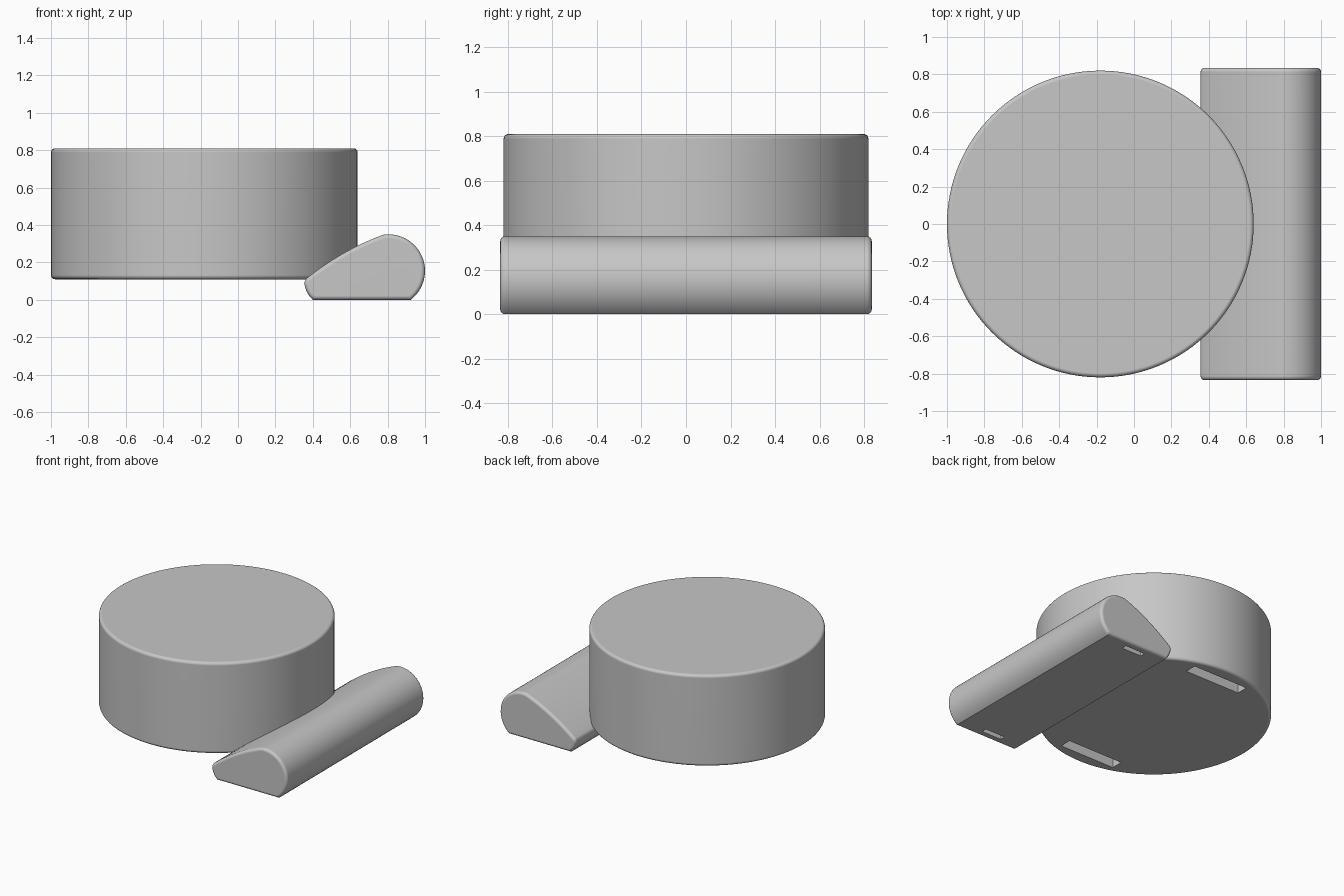
import bpy
import bmesh
import math

cube = bpy.data.objects.get("Cube")
if cube:
    bpy.data.objects.remove(cube, do_unlink=True)

# Single plain grey for everything
grey = bpy.data.materials.new("plain_grey")
grey.use_nodes = True
colour = (0.57, 0.57, 0.57, 1)
grey.diffuse_color = colour
grey.node_tree.nodes["Principled BSDF"].inputs["Base Color"].default_value = colour

ROUND = 0.022


def make_object(name, bm):
    bmesh.ops.recalc_face_normals(bm, faces=bm.faces[:])
    mesh = bpy.data.meshes.new(name)
    bm.to_mesh(mesh)
    bm.free()
    obj = bpy.data.objects.new(name, mesh)
    mesh.materials.append(grey)
    bpy.context.collection.objects.link(obj)
    return obj


def round_rims(bm, caps):
    """Round the edges around the two flat end faces."""
    edges = list({e for f in caps for e in f.edges})
    bmesh.ops.bevel(bm, geom=edges, offset=ROUND, segments=4, profile=0.5,
                    affect='EDGES', clamp_overlap=False)


def activate(obj):
    bpy.ops.object.select_all(action='DESELECT')
    obj.select_set(True)
    bpy.context.view_layer.objects.active = obj


def cut_slots(obj, x, y, z, length, width, depth):
    """Cut a mirrored pair of slots upward into an underside at height z."""
    for side in (-1, 1):
        bm = bmesh.new()
        bmesh.ops.create_cube(bm, size=1)
        bmesh.ops.scale(bm, vec=(length, width, 2 * depth), verts=bm.verts)
        bmesh.ops.translate(bm, vec=(x, side * y, z), verts=bm.verts)
        cutter = make_object("slot_cutter", bm)
        cutter.hide_render = True
        mod = obj.modifiers.new("slot", 'BOOLEAN')
        mod.operation = 'DIFFERENCE'
        mod.solver = 'EXACT'
        mod.object = cutter
        activate(obj)
        bpy.ops.object.modifier_apply(modifier=mod.name)
        bpy.data.objects.remove(cutter, do_unlink=True)


def finish(obj):
    activate(obj)
    bpy.ops.object.shade_smooth_by_angle(angle=math.radians(32))
    mod = obj.modifiers.new("even_shading", 'WEIGHTED_NORMAL')
    mod.keep_sharp = True


# Round drum body
bm = bmesh.new()
bmesh.ops.create_cone(bm, cap_ends=True, segments=128, radius1=0.82,
                      radius2=0.82, depth=0.7)
bmesh.ops.translate(bm, vec=(-0.18, 0, 0.46), verts=bm.verts)
round_rims(bm, [f for f in bm.faces if abs(f.normal.z) > 0.9])
drum = make_object("drum_body", bm)
cut_slots(drum, -0.18, 0.68, 0.11, 0.47, 0.09, 0.1)
finish(drum)

# Wedge rest profile: flat base, round outer side, gently arched slope, blunt tip
profile = [(0.40, 0.0)]
cx, cz, r = 0.805, 0.155, 0.195
start, end = -math.asin(cz / r), math.radians(98)
for i in range(25):
    a = start + (end - start) * i / 24
    profile.append((cx + r * math.cos(a), cz + r * math.sin(a)))
p0, p1, p2 = profile[-1], (0.57, 0.275), (0.366, 0.115)
for i in range(1, 13):
    t = i / 12
    profile.append(tuple((1 - t) ** 2 * a + 2 * t * (1 - t) * b + t * t * c
                         for a, b, c in zip(p0, p1, p2)))
profile += [(0.357, 0.1), (0.356, 0.08), (0.364, 0.05), (0.38, 0.022)]

# Extrude the profile from front to back
bm = bmesh.new()
cap = bm.faces.new([bm.verts.new((x, -0.835, z)) for x, z in profile])
res = bmesh.ops.extrude_face_region(bm, geom=[cap], use_keep_orig=True)
moved = [v for v in res["geom"] if isinstance(v, bmesh.types.BMVert)]
bmesh.ops.translate(bm, vec=(0, 1.67, 0), verts=moved)
bmesh.ops.recalc_face_normals(bm, faces=bm.faces[:])
round_rims(bm, [f for f in bm.faces if len(f.verts) > 4])
wedge = make_object("wedge_rest", bm)
cut_slots(wedge, 0.645, 0.76, 0.0, 0.17, 0.04, 0.06)
finish(wedge)
